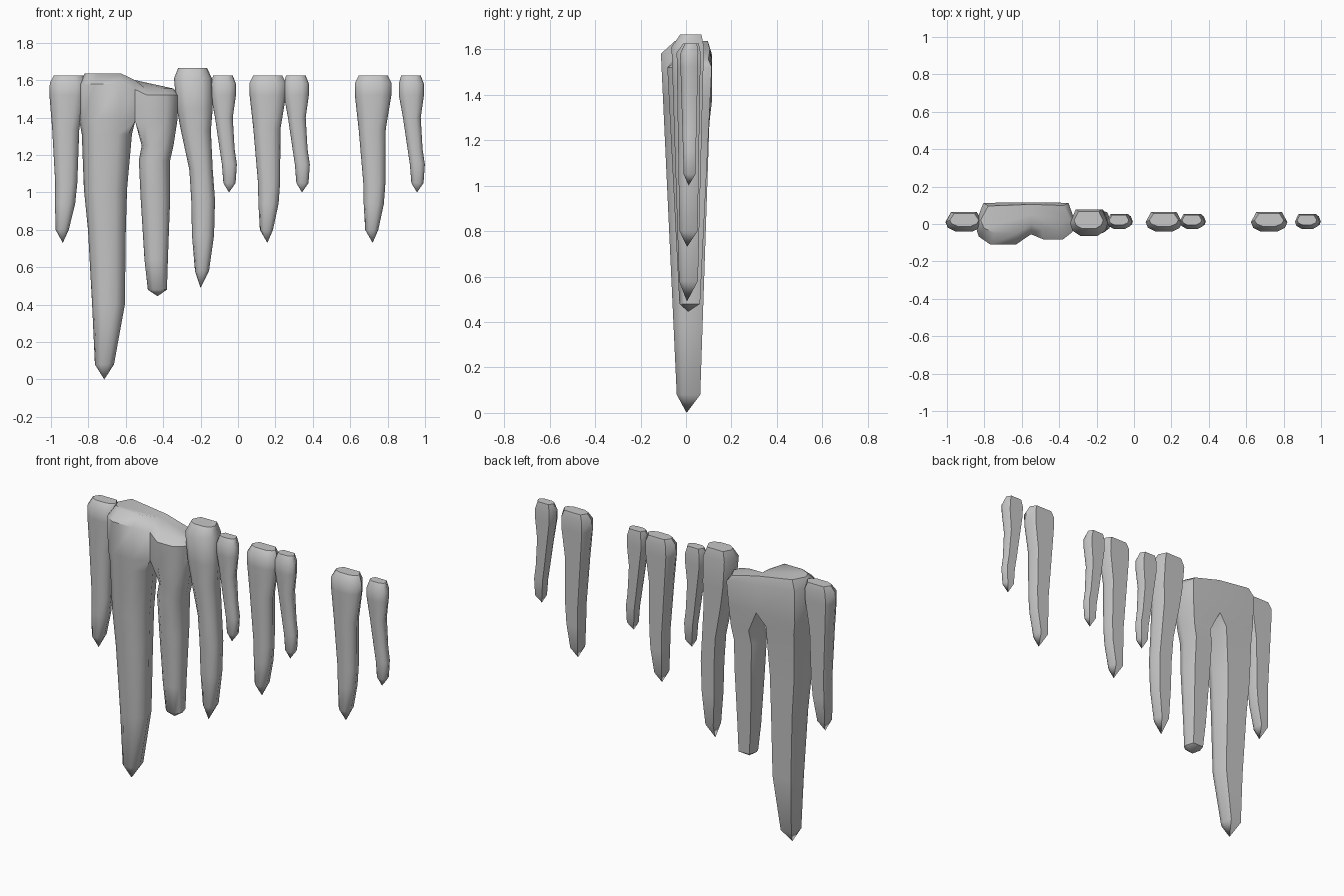
import bpy
import bmesh
from math import radians

cube = bpy.data.objects.get("Cube")
if cube:
    bpy.data.objects.remove(cube, do_unlink=True)

# One plain grey for everything
grey = bpy.data.materials.new("plain_grey")
grey.use_nodes = True
colour = (0.57, 0.57, 0.57, 1)
grey.diffuse_color = colour
grey.node_tree.nodes["Principled BSDF"].inputs["Base Color"].default_value = colour

# Right half of the cross-section from back to front: (side factor, depth factor)
# The back is flat, the front is rounded.
HALF = [(0.7, 1), (1, 0.5), (0.87, 0.22), (0.45, 0.03)]
SECTION = HALF + [(-u, v) for u, v in reversed(HALF)]


def lerp(a, b, t):
    return a + (b - a) * t


def ring_points(ring, depth, is_top, z_top, z_tip):
    """Cross-section of an icicle at one height."""
    z, left, right = ring
    front_top, front_low, back_top, back_low = depth
    t = (z_top - z) / (z_top - z_tip)
    front = lerp(front_top, front_low, t)
    back = lerp(back_top, back_low, t)
    if is_top:
        front, back = lerp(front, back, 0.28), lerp(back, front, 0.08)
    middle, half = (left + right) / 2, (right - left) / 2
    return [[middle + half * u, lerp(front, back, v), z] for u, v in SECTION]


def loft(bm, rings, tip, depth, x=0, seam=None, inner=()):
    """Skin the rings from top to tip; a seam leaves the joined side open."""
    rows = []
    for i, ring in enumerate(rings):
        points = ring_points(ring, depth, i == 0, rings[0][0], tip[0])
        if seam and i < len(seam["heights"]):
            for index, y in zip(inner, seam["depths"][min(i, 1)]):
                points[index] = [seam["x"], y, seam["heights"][i]]
        rows.append([bm.verts.new((p[0] + x, p[1], p[2])) for p in points])

    count = len(SECTION)
    for i, (upper, lower) in enumerate(zip(rows, rows[1:])):
        joined = seam and i + 1 < len(seam["heights"])
        for a in range(count):
            b = (a + 1) % count
            if joined and a in inner and b in inner:
                continue
            bm.faces.new((upper[a], upper[b], lower[b], lower[a]))

    # Top cap and pointed end
    bm.faces.new(rows[0])
    low = rows[-1]
    back_y = sum(v.co.y for v in low) / count
    point = bm.verts.new((tip[1] + x, back_y, tip[0]))
    for a in range(count):
        bm.faces.new((low[a], low[(a + 1) % count], point))


def finish(bm, name):
    bmesh.ops.remove_doubles(bm, verts=bm.verts, dist=0.0005)
    bmesh.ops.recalc_face_normals(bm, faces=bm.faces)
    mesh = bpy.data.meshes.new(name)
    bm.to_mesh(mesh)
    bm.free()
    mesh.materials.append(grey)
    obj = bpy.data.objects.new(name, mesh)
    bpy.context.collection.objects.link(obj)
    bpy.ops.object.select_all(action="DESELECT")
    obj.select_set(True)
    bpy.context.view_layer.objects.active = obj
    bpy.ops.object.shade_smooth_by_angle(angle=radians(48))
    return obj


def icicle(name, rings, tip, depth, x=0, lean=0):
    """Single icicle; lean shifts the lower end sideways."""
    top = rings[0][0]
    leaning = [(z, l + lean * (top - z), r + lean * (top - z)) for z, l, r in rings]
    bm = bmesh.new()
    loft(bm, leaning, (tip[0], tip[1] + lean * (top - tip[0])), depth, x)
    finish(bm, name)


# Rings are (height, left edge, right edge)
long_rings = [(1.625, -.075, .08), (1.585, -.095, .1), (1.52, -.095, .1), (1.34, -.075, .07),
              (1.05, -.05, .068), (.94, -.048, .06), (.8, -.04, .03)]
short_rings = [(1.625, -.055, .05), (1.58, -.067, .067), (1.52, -.067, .067), (1.4, -.045, .05),
               (1.23, -.02, .06), (1.15, -.008, .072), (1.05, 0, .065)]
middle_rings = [(1.665, -.32, -.165), (1.61, -.342, -.14), (1.45, -.328, -.135), (1.33, -.305, -.145),
                (1.12, -.26, -.135), (.96, -.25, -.123), (.77, -.246, -.128), (.58, -.23, -.155)]

# Separate icicles
for name, x, lean in (("end", -.91, -.03), ("centre", .157, 0), ("outer", .72, 0)):
    icicle(name + "_long_icicle", long_rings, (.73, 0), (-.045, -.03, .065, .05), x, lean)
for name, x in (("inner", -.078), ("centre", .312), ("outer", .927)):
    icicle(name + "_short_icicle", short_rings, (1, .03), (-.03, -.01, .055, .04), x)
icicle("middle_icicle", middle_rings, (.49, -.2), (-.07, -.03, .08, .05))

# Twin icicle: two prongs welded along a seam above the fork
big_prong = [(1.635, -.82, -.55), (1.58, -.85, -.55), (1.38, -.848, -.55), (1.31, -.835, -.567),
             (1.02, -.824, -.593), (.8, -.802, -.6), (.4, -.78, -.605), (.08, -.765, -.663)]
small_prong = [(1.555, -.55, -.345), (1.52, -.55, -.315), (1.38, -.55, -.325), (1.25, -.515, -.345),
               (1.17, -.53, -.363), (.96, -.52, -.363), (.64, -.5, -.375), (.48, -.482, -.38)]
seam = {"x": -.55, "heights": (1.6, 1.55, 1.38),
        "depths": ((.105, .05, 0), (.115, .03, -.055))}
twin = bmesh.new()
loft(twin, big_prong, (.0, -.715), (-.12, -.04, .115, .06), seam=seam, inner=(0, 1, 2))
loft(twin, small_prong, (.445, -.43), (-.09, -.03, .115, .06), seam=seam, inner=(7, 6, 5))
finish(twin, "twin_icicle")
